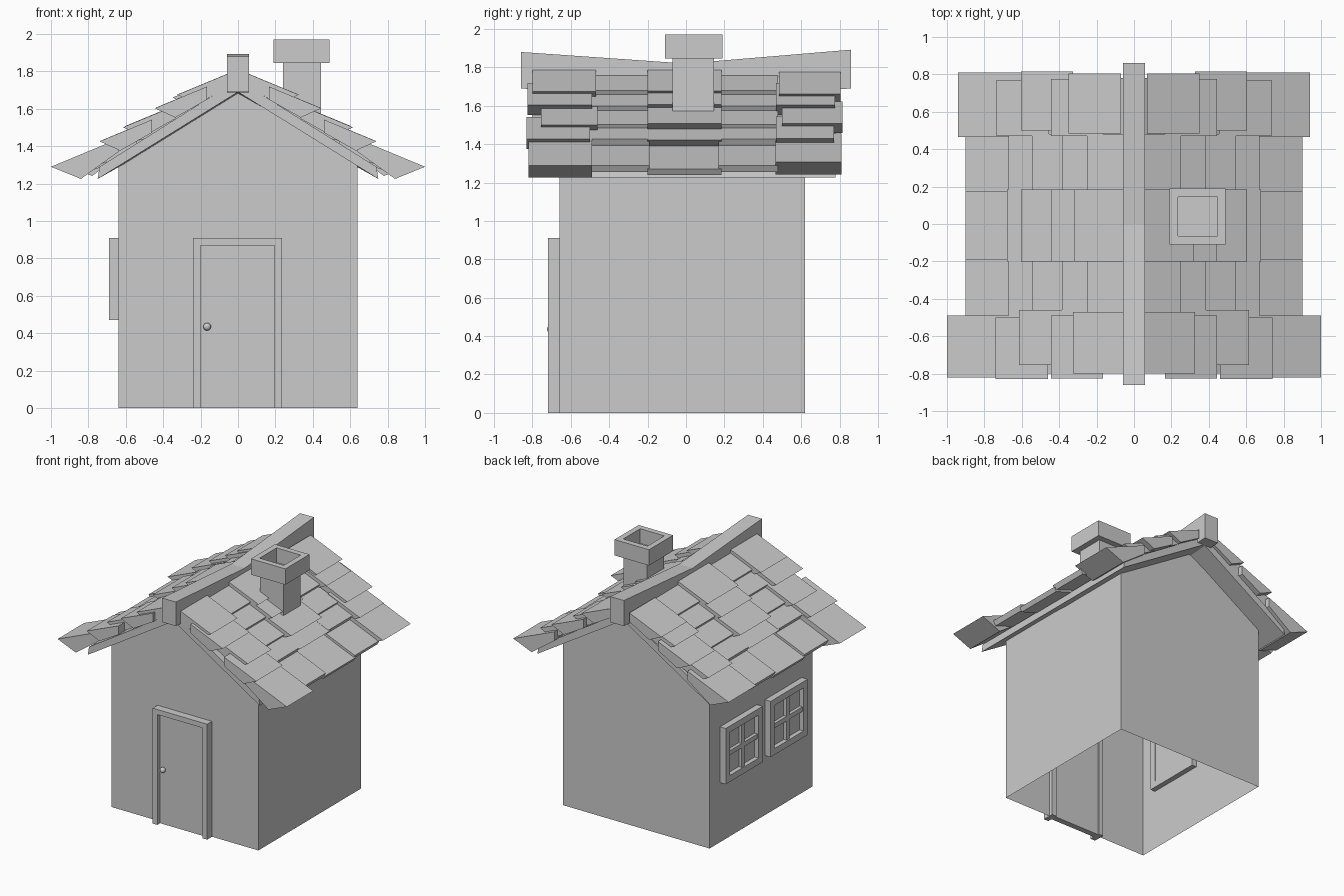
import bpy, bmesh

if "Cube" in bpy.data.objects:
    bpy.data.objects.remove(bpy.data.objects["Cube"])


def new_object(name, bm):
    bmesh.ops.recalc_face_normals(bm, faces=bm.faces[:])
    me = bpy.data.meshes.new(name)
    bm.to_mesh(me)
    bm.free()
    ob = bpy.data.objects.new(name, me)
    bpy.context.collection.objects.link(ob)
    return ob


def add_box(bm, x0, x1, y0, y1, z0, z1):
    for v in bmesh.ops.create_cube(bm, size=1)["verts"]:
        v.co.x = x1 if v.co.x > 0 else x0
        v.co.y = y1 if v.co.y > 0 else y0
        v.co.z = z1 if v.co.z > 0 else z0


def boxes(name, *dims):
    bm = bmesh.new()
    for d in dims:
        add_box(bm, *d)
    return new_object(name, bm)


def add_loft(bm, sections, caps=True):
    """Join (y, [(x, z), ...]) sections into a skin along y."""
    rings = [[bm.verts.new((x, y, z)) for x, z in pts] for y, pts in sections]
    for a, b in zip(rings, rings[1:]):
        for i in range(len(a)):
            j = (i + 1) % len(a)
            bm.faces.new((a[i], a[j], b[j], b[i]))
    if caps:
        bm.faces.new(rings[0])
        bm.faces.new(rings[-1])


# Walls: gabled shell, open underneath
bm = bmesh.new()
gable = [(-0.64, 0), (0.64, 0), (0.64, 1.30), (0, 1.69), (-0.64, 1.30)]
add_loft(bm, [(-0.66, gable), (0.62, gable)])
bm.normal_update()
bmesh.ops.delete(bm, geom=[f for f in bm.faces if abs(f.normal.z) > 0.5],
                 context='FACES')
new_object("walls", bm)

# Roof boards, sagging a little at the middle of the ridge
bm = bmesh.new()
sections = []
for y, peak in ((-0.80, 1.69), (0, 1.65), (0.78, 1.69)):
    sections.append((y, [(-0.75, 1.225), (0, peak), (0.75, 1.225),
                         (0.74, 1.29), (0, peak + 0.065), (-0.74, 1.29)]))
add_loft(bm, sections)
new_object("roof_boards", bm)

# Ridge beam with upturned ends
bm = bmesh.new()
add_loft(bm, [(y, [(-0.06, b), (0.06, b), (0.06, t), (-0.06, t)])
              for y, b, t in ((-0.86, 1.69, 1.88), (0, 1.64, 1.82),
                              (0.86, 1.69, 1.892))])
new_object("ridge_beam", bm)


# Wedge shingles: five rows by five columns on each slope
def add_shingle(bm, side, x, z, y0, y1, length, end):
    top_x, top_z = max(x - length, 0.03), z + 0.415 * min(length, x - 0.03)
    prof = [(x, z), (x - end[0], z - end[1]), (top_x, top_z - 0.07), (top_x, top_z)]
    prof = [(side * px, pz) for px, pz in prof]
    add_loft(bm, [(y0, prof), (y1, prof)])


front_tips = [1.0, 0.74, 0.615, 0.445, 0.325]
middle_tips = [0.90, 0.68, 0.605, 0.44, 0.32]
back_tips = [0.94, 0.735, 0.605, 0.445, 0.35]
low_tips = [0.90, 0.67, 0.545, 0.385, 0.25]
front_y = [(-0.82, -0.49), (-0.83, -0.50), (-0.755, -0.46), (-0.825, -0.49), (-0.80, -0.47)]
back_y = [(0.465, 0.81), (0.47, 0.77), (0.50, 0.815), (0.47, 0.775), (0.485, 0.805)]
bm = bmesh.new()
for side in (-1, 1):
    for r in range(5):
        length = 0.36 if r == 0 else 0.28
        thick = (0.16, 0.065) if r == 0 else (0.11, 0.05)
        for tips, (y0, y1) in ((front_tips, front_y[r]), (back_tips, back_y[r])):
            x = tips[r]
            z = 1.87 - 0.6 * x + (0.02 if x == 1.0 else 0)
            add_shingle(bm, side, x, z, y0, y1, length, thick)
        x = middle_tips[r]
        z = (1.83 if r < 2 else 1.87) - 0.6 * x - (0.02 if r == 0 else 0)
        add_shingle(bm, side, x, z, -0.20, 0.185, length, thick if r else (0.02, 0.03))
        for y0, y1 in ((-0.50, -0.19), (0.17, 0.48)):
            x = low_tips[r]
            add_shingle(bm, side, x, 1.83 - 0.6 * x, y0, y1, length, (0.02, 0.035))
new_object("roof_shingles", bm)

# Chimney stack and hollow cap
boxes("chimney_stack", (0.24, 0.445, -0.07, 0.145, 1.45, 1.85))
bm = bmesh.new()
add_box(bm, 0.19, 0.49, -0.11, 0.19, 1.845, 1.97)
bm.normal_update()
top = [f for f in bm.faces if f.normal.z > 0.5]
bmesh.ops.inset_region(bm, faces=top, thickness=0.063)
for v in bmesh.ops.extrude_face_region(bm, geom=top)["geom"]:
    if isinstance(v, bmesh.types.BMVert):
        v.co.z -= 0.115
bmesh.ops.delete(bm, geom=[f for f in top if f.is_valid], context='FACES')
new_object("chimney_cap", bm)

# Door, frame and knob
boxes("door_frame",
      (-0.24, -0.20, -0.72, -0.63, 0, 0.91),
      (0.195, 0.235, -0.72, -0.63, 0, 0.91),
      (-0.20, 0.195, -0.72, -0.63, 0.87, 0.91))
boxes("door", (-0.20, 0.195, -0.685, -0.64, 0, 0.87))
bm = bmesh.new()
bmesh.ops.create_uvsphere(bm, u_segments=16, v_segments=10, radius=0.021)
bmesh.ops.translate(bm, verts=bm.verts, vec=(-0.165, -0.703, 0.435))
knob = new_object("door_knob", bm)
for p in knob.data.polygons:
    p.use_smooth = True

# Two four-pane windows on the left wall
for name, c in (("front_window", -0.30), ("rear_window", 0.26)):
    a, b, w, z0, z1 = c - 0.23, c + 0.23, 0.05, 0.47, 0.91
    boxes(name + "_frame",
          (-0.69, -0.60, a, a + w, z0, z1), (-0.69, -0.60, b - w, b, z0, z1),
          (-0.69, -0.60, a + w, b - w, z0, z0 + w),
          (-0.69, -0.60, a + w, b - w, z1 - w, z1))
    boxes(name + "_bars",
          (-0.68, -0.64, c - 0.018, c + 0.018, z0 + w, z1 - w),
          (-0.68, -0.64, a + w, b - w, 0.672, 0.708))
    boxes(name + "_panes", (-0.655, -0.605, a + w, b - w, z0 + w, z1 - w))
